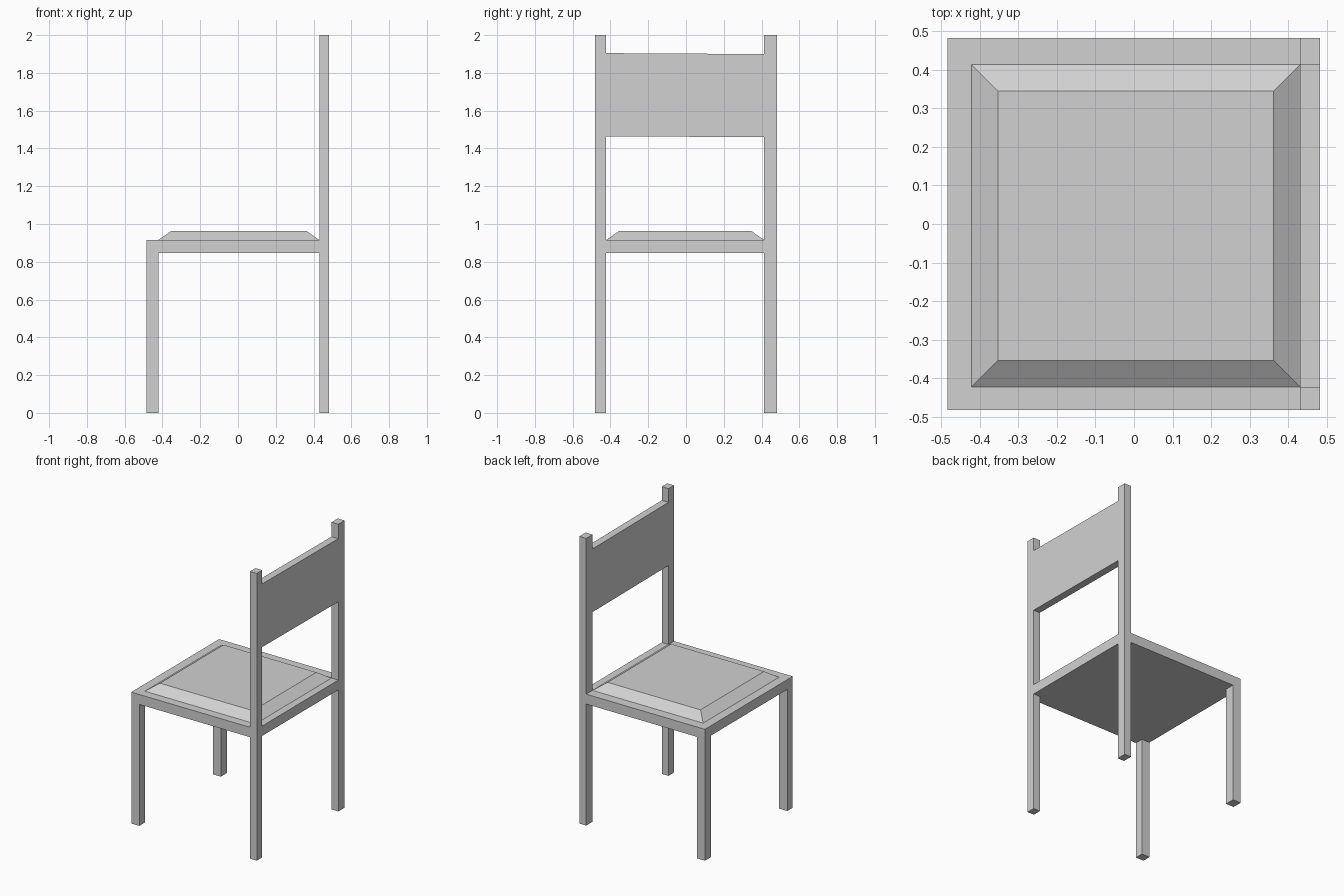
import bpy, bmesh

cube = bpy.data.objects.get("Cube")
if cube:
    bpy.data.objects.remove(cube, do_unlink=True)

grey = bpy.data.materials.new("light_grey")
grey.use_nodes = True
grey.diffuse_color = (0.64, 0.64, 0.64, 1)
grey.node_tree.nodes["Principled BSDF"].inputs["Base Color"].default_value = grey.diffuse_color


def block(name, xs, ys, zs, edit=None):
    """Box spanning three ranges; edit may reshape its bmesh."""
    bm = bmesh.new()
    bmesh.ops.create_cube(bm, size=1)
    for v in bm.verts:
        v.co = [r[0] if c < 0 else r[1] for c, r in zip(v.co, (xs, ys, zs))]
    if edit:
        edit(bm)
    mesh = bpy.data.meshes.new(name)
    bm.to_mesh(mesh)
    bm.free()
    mesh.materials.append(grey)
    obj = bpy.data.objects.new(name, mesh)
    bpy.context.collection.objects.link(obj)
    return obj


# Leg and rail footprints, with the backrest on the +x side
front_x, back_x = (-0.484, -0.422), (0.431, 0.483)
side_y = {"right": (-0.483, -0.423), "left": (0.414, 0.483)}
inner_x = (front_x[1], back_x[0])
inner_y = (side_y["right"][1], side_y["left"][0])
seat_bottom, seat_top, cushion_top = 0.846, 0.915, 0.963
rail_z = (seat_bottom, seat_top)

# Legs, tall back posts and side rails
for side, ys in side_y.items():
    block(f"front_leg_{side}", front_x, ys, (0, seat_top))
    block(f"back_post_{side}", back_x, ys, (0, 2))
    block(f"side_rail_{side}", inner_x, ys, rail_z)

# Front and back rails
block("front_rail", front_x, inner_y, rail_z)
block("back_rail", back_x, inner_y, rail_z)


# Seat board with a raised, bevel-sided top
def raise_panel(bm):
    top = max(bm.faces, key=lambda f: f.calc_center_median().z)
    bmesh.ops.inset_region(bm, faces=[top], thickness=0.097, depth=0)
    for v in top.verts:
        v.co.z = cushion_top


block("seat", inner_x, inner_y, rail_z, raise_panel)


# Backrest panel, very slightly lower toward +y
def tilt(bm):
    for v in bm.verts:
        v.co.z -= 0.006 * v.co.y


block("backrest", back_x, inner_y, (1.462, 1.902), tilt)
